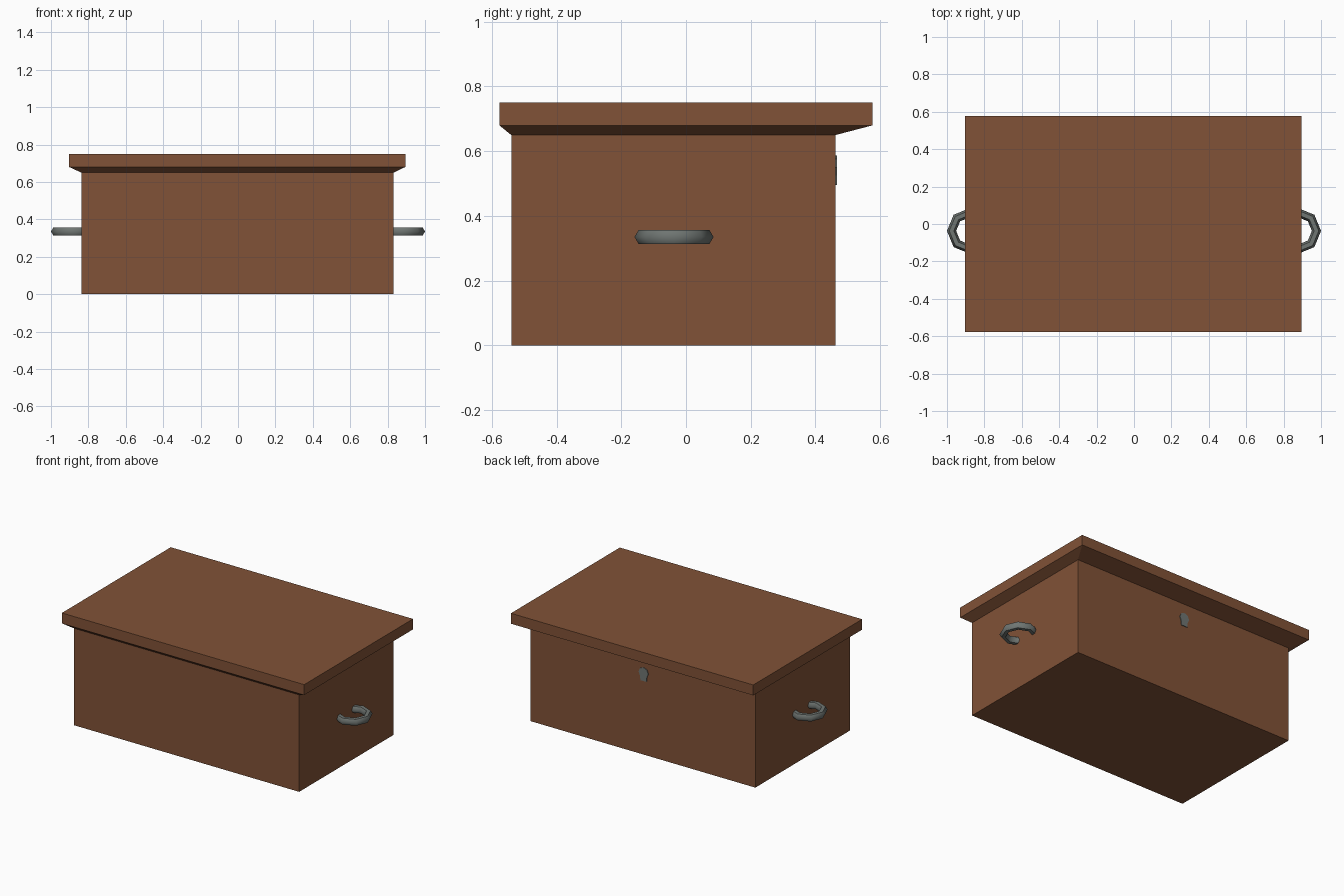
import bpy, bmesh, math

if "Cube" in bpy.data.objects:
    bpy.data.objects.remove(bpy.data.objects["Cube"])


def material(name, rgb):
    m = bpy.data.materials.new(name)
    m.diffuse_color = (*rgb, 1)
    m.use_nodes = True
    m.node_tree.nodes["Principled BSDF"].inputs["Base Color"].default_value = m.diffuse_color
    return m


wood = material("wood", (0.22, 0.085, 0.038))
iron = material("iron", (0.16, 0.18, 0.17))


def mesh_object(name, bm, mat):
    bmesh.ops.recalc_face_normals(bm, faces=bm.faces)
    me = bpy.data.meshes.new(name)
    bm.to_mesh(me)
    bm.free()
    me.materials.append(mat)
    ob = bpy.data.objects.new(name, me)
    bpy.context.collection.objects.link(ob)
    return ob


def loft(name, rings, mat):
    """Bridge successive vertex rings and cap both ends."""
    bm = bmesh.new()
    loops = [[bm.verts.new(p) for p in r] for r in rings]
    n = len(loops[0])
    for a, b in zip(loops, loops[1:]):
        for i in range(n):
            j = (i + 1) % n
            bm.faces.new((a[i], a[j], b[j], b[i]))
    bm.faces.new(loops[0])
    bm.faces.new(loops[-1])
    return mesh_object(name, bm, mat)


def rect(x0, x1, y0, y1, z):
    return [(x0, y0, z), (x1, y0, z), (x1, y1, z), (x0, y1, z)]


# Chest body flaring out into the overhanging lid
body = (-0.838, 0.832, -0.54, 0.462)
lid = (-0.903, 0.895, -0.577, 0.577)
loft("chest", [rect(*body, 0), rect(*body, 0.65),
               rect(*lid, 0.68), rect(*lid, 0.75)], wood)

# Ring handles on both ends, sunk halfway into the body
MAJOR, MINOR = 0.0975, 0.0245
for side, name in ((1, "right_handle"), (-1, "left_handle")):
    bpy.ops.mesh.primitive_torus_add(
        major_segments=8, minor_segments=6, major_radius=MAJOR,
        minor_radius=MINOR, location=(side * (1 - MAJOR - MINOR), -0.037, 0.335))
    ring = bpy.context.object
    ring.name = name
    ring.data.materials.append(iron)
    bpy.ops.object.shade_smooth_by_angle(angle=math.radians(61))

# Keyhole plate lying almost flush on the back face
outline = [(0.036 * math.cos(a), 0.55 + 0.036 * math.sin(a))
           for a in (math.radians(-45 + 45 * i) for i in range(7))]
outline += [(-0.022, 0.495), (0.022, 0.495)]
loft("keyhole_plate", [[(x - 0.01, y, z) for x, z in outline]
                       for y in (0.45, 0.466)], iron)
